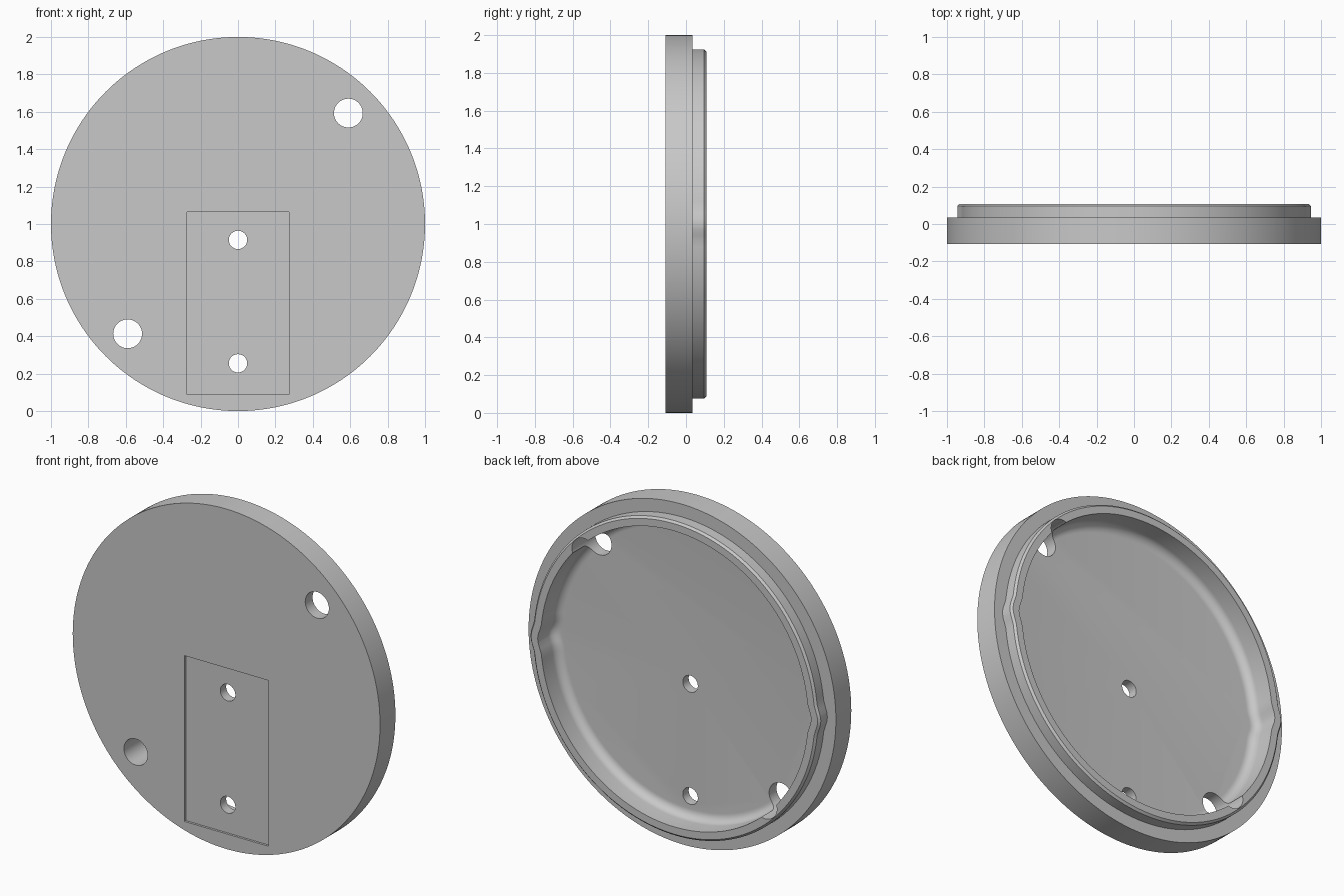
import bpy, bmesh, math
from mathutils import Matrix, Vector

if "Cube" in bpy.data.objects:
    bpy.data.objects.remove(bpy.data.objects["Cube"], do_unlink=True)

SEGMENTS = 192
FRONT, STEP, BACK, FLOOR = -0.108, 0.035, 0.108, -0.04
RIM_OUT, RIM_IN, FILLET, CHAMFER = 0.925, 0.87, 0.05, 0.012

grey = bpy.data.materials.new("plain grey")
grey.use_nodes = True
grey.diffuse_color = (0.58, 0.58, 0.58, 1)
grey.node_tree.nodes["Principled BSDF"].inputs["Base Color"].default_value = (0.58, 0.58, 0.58, 1)


def make_object(name, bm):
    bmesh.ops.recalc_face_normals(bm, faces=bm.faces)
    mesh = bpy.data.meshes.new(name)
    bm.to_mesh(mesh)
    bm.free()
    mesh.materials.append(grey)
    obj = bpy.data.objects.new(name, mesh)
    bpy.context.collection.objects.link(obj)
    return obj


def side_bulge(angle):
    """Small outward swell of the rim wall on both sides."""
    offset = abs(math.sin(angle)) / 0.11
    return 0.02 * math.cos(offset * math.pi / 2) ** 2 if offset < 1 else 0


# Profile as (radius, y, follows the bulge)
profile = [(1, FRONT, 0), (1, STEP, 0), (RIM_OUT, STEP, 1),
           (RIM_OUT, BACK - CHAMFER, 1), (RIM_OUT - CHAMFER, BACK, 1), (RIM_IN, BACK, 1)]
for i in range(9):
    a = math.pi / 2 * i / 8
    profile.append((RIM_IN - FILLET * (1 - math.cos(a)),
                    FLOOR + FILLET * (1 - math.sin(a)), 1))

# Cover body: lathe the profile around the y axis
bm = bmesh.new()
rings = []
for radius, y, follows in profile:
    ring = []
    for k in range(SEGMENTS):
        a = 2 * math.pi * k / SEGMENTS
        r = radius + follows * side_bulge(a)
        ring.append(bm.verts.new((r * math.cos(a), y, 1 + r * math.sin(a))))
    rings.append(ring)
for lower, upper in zip(rings, rings[1:]):
    for k in range(SEGMENTS):
        n = (k + 1) % SEGMENTS
        bm.faces.new((lower[k], lower[n], upper[n], upper[k]))
bm.faces.new(rings[0])
bm.faces.new(rings[-1])
cover = make_object("round_cover", bm)


def cut(cutter):
    cutter.hide_render = True
    mod = cover.modifiers.new("cut", "BOOLEAN")
    mod.operation = "DIFFERENCE"
    mod.solver = "EXACT"
    mod.object = cutter
    bpy.context.view_layer.objects.active = cover
    bpy.ops.object.modifier_apply(modifier=mod.name)
    bpy.data.objects.remove(cutter, do_unlink=True)


# Shallow rectangular recess in the front
bm = bmesh.new()
bmesh.ops.create_cube(bm, size=1, matrix=Matrix.Translation((0, FRONT, 0.577))
                      @ Matrix.Diagonal((0.545, 0.026, 0.975, 1)))
cut(make_object("recess_cutter", bm))

# Two large holes near the rim, two small holes in the recess
for x, z, radius in [(0.59, 1.593, 0.077), (-0.59, 0.413, 0.077),
                     (0, 0.915, 0.049), (0, 0.255, 0.049)]:
    bm = bmesh.new()
    bmesh.ops.create_cone(bm, cap_ends=True, segments=48, radius1=radius, radius2=radius, depth=1,
                          matrix=Matrix.Translation((x, 0, z)) @ Matrix.Rotation(math.pi / 2, 4, "X"))
    cut(make_object("hole_cutter", bm))

# Smooth the round walls, keep the edges sharp
bpy.ops.object.select_all(action="DESELECT")
cover.select_set(True)
bpy.context.view_layer.objects.active = cover
bpy.ops.object.shade_smooth_by_angle(angle=math.radians(30))
